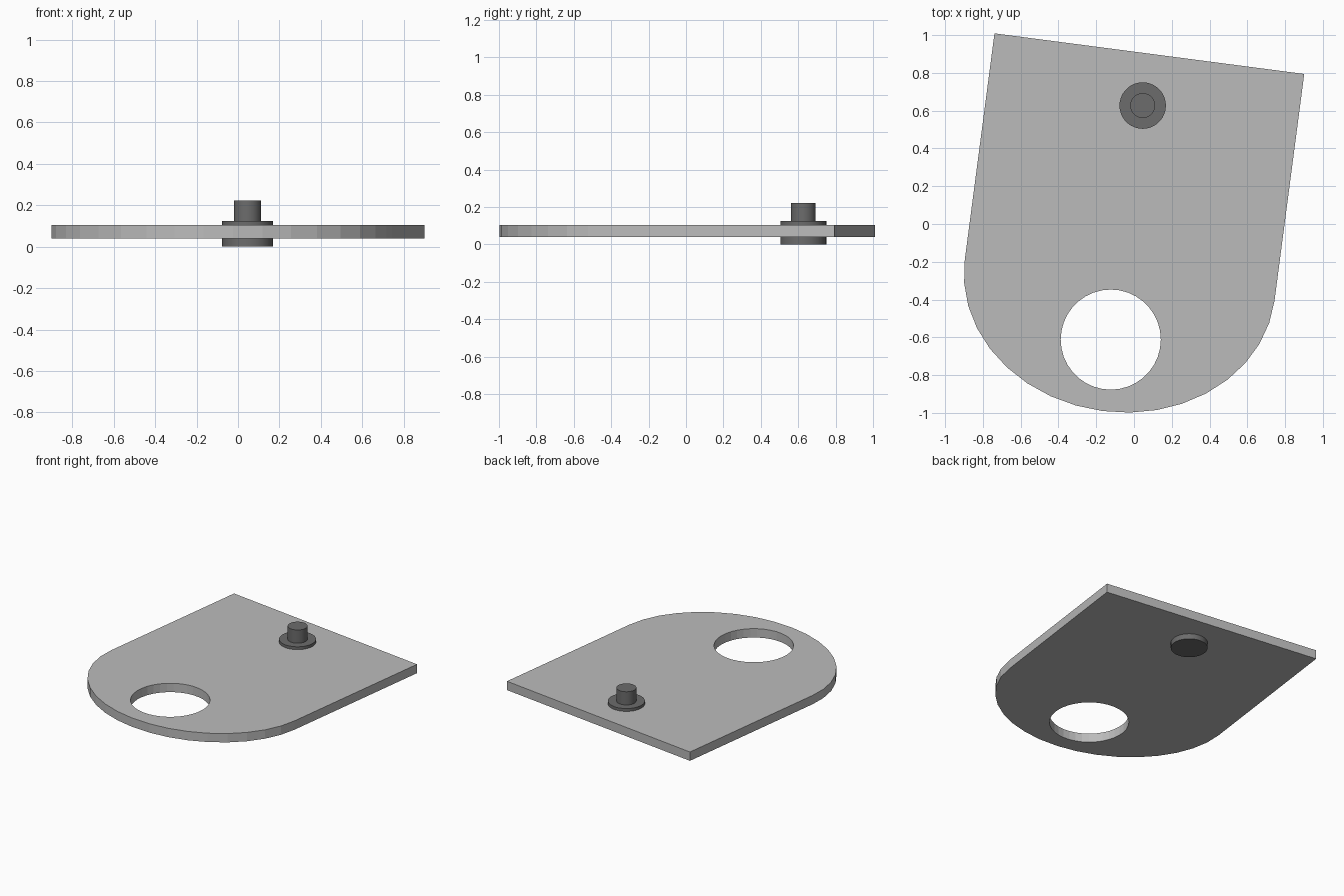
import bpy
from math import sin, cos, pi, radians
from mathutils import Matrix, Vector

if "Cube" in bpy.data.objects:
    bpy.data.objects.remove(bpy.data.objects["Cube"])

TILT = Matrix.Rotation(radians(-7.47), 2)
ARC_CENTRE = Vector((-0.076, -0.298))
HALF_WIDTH, STRAIGHT, ARC_DEPTH = 0.827, 1.21, 0.698


def material(name, grey):
    mat = bpy.data.materials.new(name)
    mat.diffuse_color = (grey, grey, grey, 1)
    mat.use_nodes = True
    mat.node_tree.nodes["Principled BSDF"].inputs["Base Color"].default_value = mat.diffuse_color
    return mat


def add_loop(curve, points):
    spline = curve.splines.new('POLY')
    spline.points.add(len(points) - 1)
    for p, (x, y) in zip(spline.points, points):
        p.co = (x, y, 0, 1)
    spline.use_cyclic_u = True


def cylinder(name, radius, z0, z1, mat):
    bpy.ops.mesh.primitive_cylinder_add(vertices=36, radius=radius, depth=z1 - z0,
                                        location=(0.046, 0.627, (z0 + z1) / 2))
    obj = bpy.context.object
    obj.name = name
    obj.data.materials.append(mat)
    bpy.ops.object.shade_smooth_by_angle(angle=radians(30))


plate_grey = material("plate_grey", 0.5)
dark_grey = material("dark_grey", 0.15)

# Tilted plate: straight top and sides, half-ellipse bottom, round hole
outline = [(-HALF_WIDTH, STRAIGHT), (HALF_WIDTH, STRAIGHT)]
outline += [(HALF_WIDTH * cos(i * pi / 18), -ARC_DEPTH * sin(i * pi / 18)) for i in range(19)]
outline = [TILT @ Vector(p) + ARC_CENTRE for p in outline]
hole = [(-0.123 + 0.265 * cos(i * pi / 18), -0.612 + 0.265 * sin(i * pi / 18)) for i in range(36)]

curve = bpy.data.curves.new("plate", 'CURVE')
curve.dimensions = '2D'
curve.fill_mode = 'BOTH'
curve.extrude = 0.0325
add_loop(curve, outline)
add_loop(curve, hole)
plate = bpy.data.objects.new("plate", curve)
plate.location.z = 0.0715
bpy.context.collection.objects.link(plate)
bpy.context.view_layer.objects.active = plate
plate.select_set(True)
bpy.ops.object.convert(target='MESH')
plate = bpy.context.object
plate.data.materials.clear()
plate.data.materials.append(plate_grey)
bpy.ops.object.shade_flat()

# Pivot: wide collar through the plate with a narrow pin on top
cylinder("pivot_collar", 0.123, 0.0, 0.125, dark_grey)
cylinder("pivot_pin", 0.066, 0.125, 0.222, dark_grey)
